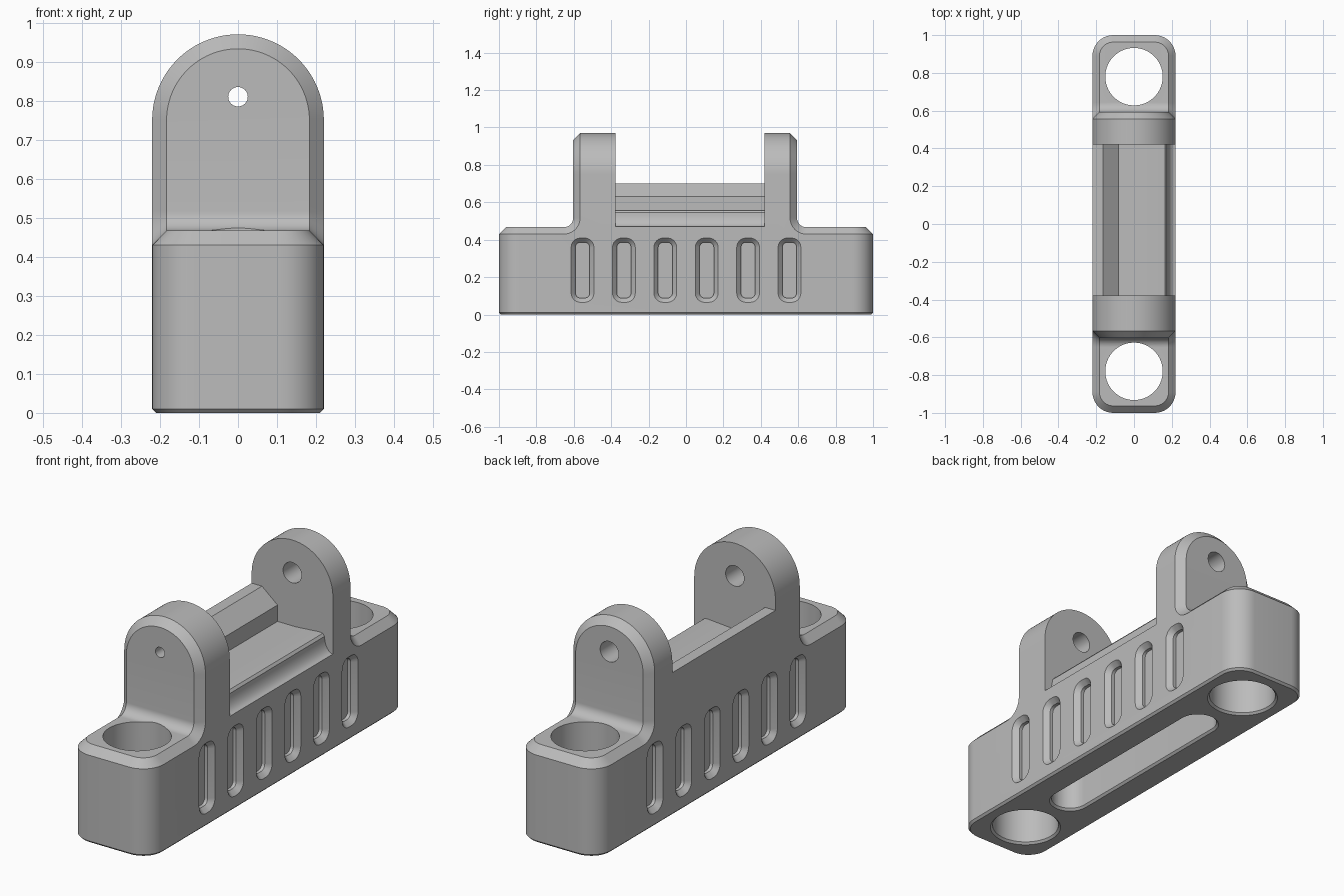
import bpy
import bmesh
from math import sin, cos, pi, radians

if "Cube" in bpy.data.objects:
    bpy.data.objects.remove(bpy.data.objects["Cube"])

W = 0.22          # half width of the body
TOP = 0.467       # height of the end pads
CH = 0.037        # main chamfer

grey = bpy.data.materials.new("plain_grey")
grey.use_nodes = True
grey.diffuse_color = (0.5, 0.5, 0.5, 1)
grey.node_tree.nodes["Principled BSDF"].inputs["Base Color"].default_value = (0.5, 0.5, 0.5, 1)


def loft(name, rings):
    """Closed solid through rings of equal point count."""
    bm = bmesh.new()
    rows = [[bm.verts.new(p) for p in ring] for ring in rings]
    n = len(rows[0])
    for a, b in zip(rows, rows[1:]):
        for i in range(n):
            j = (i + 1) % n
            bm.faces.new((a[i], a[j], b[j], b[i]))
    bm.faces.new(rows[0])
    bm.faces.new(rows[-1])
    bmesh.ops.recalc_face_normals(bm, faces=bm.faces)
    mesh = bpy.data.meshes.new(name)
    bm.to_mesh(mesh)
    bm.free()
    mesh.materials.append(grey)
    obj = bpy.data.objects.new(name, mesh)
    bpy.context.collection.objects.link(obj)
    return obj


def rounded(hw, hh, r, n=10):
    """Rounded rectangle outline, half sizes hw and hh."""
    pts = []
    for k, (sx, sy) in enumerate(((1, 1), (-1, 1), (-1, -1), (1, -1))):
        for i in range(n + 1):
            a = pi / 2 * (k + i / n)
            pts.append((sx * (hw - r) + r * cos(a), sy * (hh - r) + r * sin(a)))
    return pts


def circle(r, n=64):
    return [(r * cos(2 * pi * i / n), r * sin(2 * pi * i / n)) for i in range(n)]


def combine(target, tool, operation):
    mod = target.modifiers.new(operation.lower(), 'BOOLEAN')
    mod.operation = operation
    mod.solver = 'EXACT'
    mod.object = tool
    bpy.context.view_layer.objects.active = target
    bpy.ops.object.modifier_apply(modifier=mod.name)
    bpy.data.objects.remove(tool)


# Base block with rounded corners and chamfered rims
body = loft("bracket_body", [
    [(x, y, z) for x, y in rounded(W - d, 1 - d, 0.11 - d)]
    for z, d in ((0, 0.01), (0.01, 0), (TOP - CH, 0), (TOP, CH))])

# Saddle between the ears: tall wall on one side, sloped ledge, curved lip on the other
saddle = [(-W, 0.3), (W, 0.3), (W, 0.47)]
for i in range(1, 9):
    a = pi / 2 * i / 8
    saddle.append((W - 0.045 * sin(a), 0.47 + 0.075 * (1 - cos(a))))
saddle += [(0.165, 0.557), (0.15, 0.56), (0.02, 0.55), (-0.08, 0.55),
           (-0.08, 0.63), (-0.164, 0.70), (-W, 0.70)]
combine(body, loft("saddle", [[(x, y, z) for x, z in saddle] for y in (-0.45, 0.5)]), 'UNION')


def ear_outline(d):
    arc = [((W - d) * cos(pi * i / 48), 0.75 + (W - d) * sin(pi * i / 48)) for i in range(49)]
    return arc + [(-W + d, 0.3), (W - d, 0.3)]


# Round-topped ears, chamfered outside, with a fillet down to the end pads
R = 0.05
for s, inner, outer in ((-1, 0.378, 0.603), (1, 0.42, 0.593)):
    ear = loft("ear", [[(x, s * y, z) for x, z in ear_outline(d)]
                       for y, d in ((inner, 0), (outer - CH, 0), (outer, CH))])
    combine(body, ear, 'UNION')
    rings = []
    for i in range(11):
        a = pi / 2 * i / 10
        ring = []
        for x, r in ((W - CH, R), (W, R + CH)):
            ring.append((x, s * (outer + R - r * cos(a)), TOP + R - r * sin(a)))
        ring += [(W, s * (outer - 0.08 + 0.03 * sin(a)), 0.38 + 0.03 * cos(a))]
        ring += [(-x, y, z) for x, y, z in reversed(ring)]
        rings.append(ring)
    combine(body, loft("fillet", rings), 'UNION')

# Vertical bolt holes with a small rim chamfer underneath
for s in (-1, 1):
    hole = loft("bolt_hole", [[(x, s * 0.78 + y, z) for x, y in circle(r)]
                              for z, r in ((-0.01, 0.172), (0.01, 0.152), (0.6, 0.152))])
    combine(body, hole, 'DIFFERENCE')

# Long pocket in the underside
pocket = loft("pocket", [[(x, y, z) for x, y in rounded(0.085 + d, 0.545 + d, 0.084 + d)]
                         for z, d in ((-0.01, 0.02), (0.01, 0), (0.4, 0))])
combine(body, pocket, 'DIFFERENCE')

# Pin holes: small through the front ear, wide elsewhere
for r, y0, y1 in ((0.025, -0.7, -0.3), (0.05, -0.53, -0.3), (0.05, 0.3, 0.7)):
    pin = loft("pin_hole", [[(x, y, 0.81 + z) for x, z in circle(r, 40)] for y in (y0, y1)])
    combine(body, pin, 'DIFFERENCE')

# Rows of tapered grip slots on both sides
for s in (-1, 1):
    for k in range(6):
        yc = (k - 2.5) * 0.2213
        slot = loft("grip_slot", [
            [(s * x, yc + y, 0.237 + z) for y, z in rounded(0.061 - d, 0.172 - d, 0.05 - d, 6)]
            for x, d in ((W + 0.01, 0), (W, 0), (W - 0.024, 0.023), (W - 0.04, 0.023))])
        combine(body, slot, 'DIFFERENCE')

bpy.ops.object.select_all(action='DESELECT')
body.select_set(True)
bpy.context.view_layer.objects.active = body
bpy.ops.object.shade_smooth_by_angle(angle=radians(30))
